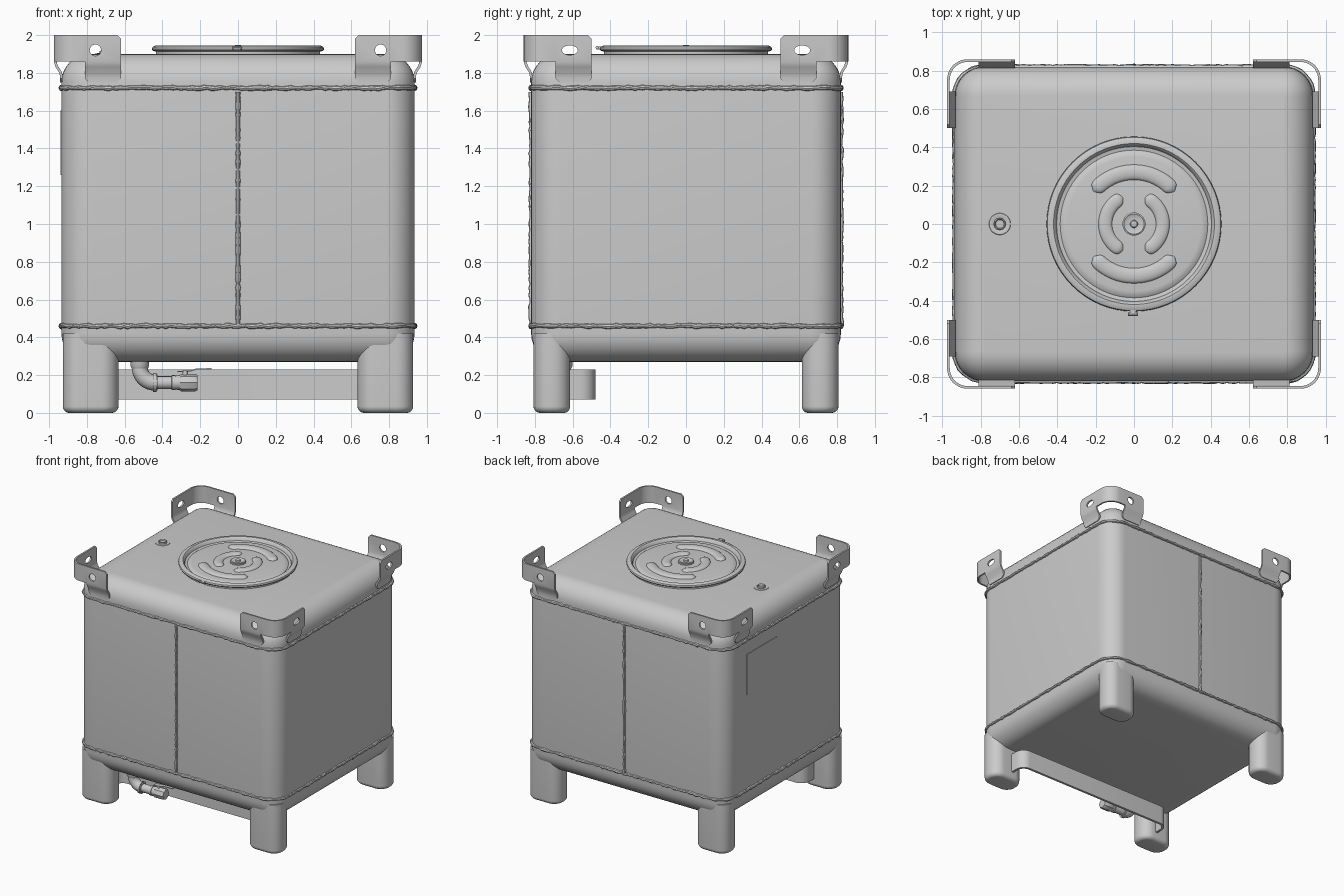
import bpy, bmesh, random
from math import sin, cos, pi, radians
from mathutils import Vector

random.seed(4)
if "Cube" in bpy.data.objects:
    bpy.data.objects.remove(bpy.data.objects["Cube"], do_unlink=True)

steel = bpy.data.materials.new("brushed steel")
steel.use_nodes = True
steel.diffuse_color = (0.6, 0.6, 0.6, 1)
steel.node_tree.nodes["Principled BSDF"].inputs["Base Color"].default_value = (0.6, 0.6, 0.6, 1)


# ---------- helpers ----------
def finish(name, bm):
    bmesh.ops.recalc_face_normals(bm, faces=bm.faces)
    me = bpy.data.meshes.new(name)
    bm.to_mesh(me)
    bm.free()
    ob = bpy.data.objects.new(name, me)
    bpy.context.collection.objects.link(ob)
    me.materials.append(steel)
    return ob


def select(ob):
    bpy.ops.object.select_all(action='DESELECT')
    ob.select_set(True)
    bpy.context.view_layer.objects.active = ob


def modify(ob, kind, **settings):
    mod = ob.modifiers.new(kind.title(), kind)
    for key, value in settings.items():
        setattr(mod, key, value)
    select(ob)
    bpy.ops.object.modifier_apply(modifier=mod.name)


def mirror(ob, x=True, y=True):
    modify(ob, 'MIRROR', use_axis=(x, y, False), use_mirror_merge=False)


def arc(cx, cy, r, start, end, n):
    angles = [radians(start + (end - start) * i / n) for i in range(n + 1)]
    return [(cx + r * cos(a), cy + r * sin(a)) for a in angles]


def rounded_rect(hx, hy, r, n=8):
    corners = [(1, 1, 0), (-1, 1, 90), (-1, -1, 180), (1, -1, 270)]
    return [p for sx, sy, a in corners
            for p in arc(sx * (hx - r), sy * (hy - r), r, a, a + 90, n)]


def circle(r, n=64):
    return arc(0, 0, r, 0, 360 - 360 / n, n - 1)


def loft(name, sections, closed=False, caps=True):
    """Skin a stack of equal-length point rings."""
    bm = bmesh.new()
    rings = [[bm.verts.new(p) for p in s] for s in sections]
    pairs = list(zip(rings, rings[1:])) + ([(rings[-1], rings[0])] if closed else [])
    for a, b in pairs:
        for i in range(len(a)):
            j = (i + 1) % len(a)
            bm.faces.new((a[i], a[j], b[j], b[i]))
    if caps and not closed:
        bm.faces.new(rings[0])
        bm.faces.new(rings[-1])
    return finish(name, bm)


def lathe(name, profile, x=0, y=0, n=64):
    return loft(name, [[(x + px, y + py, z) for px, py in circle(r, n)] for r, z in profile])


def tube(name, path, radii, up=(0, 0, 1), flat=1.0, n=10, closed=False):
    """Sweep a circle along a planar path; up is the plane's normal."""
    path, up, last, rings = [Vector(p) for p in path], Vector(up), len(path) - 1, []
    for i, p in enumerate(path):
        if closed:
            t = path[(i + 1) % len(path)] - path[i - 1]
        else:
            t = path[min(i + 1, last)] - path[max(i - 1, 0)]
        side = t.normalized().cross(up)
        rings.append([p + radii[i] * (side * cos(2 * pi * k / n) + up * flat * sin(2 * pi * k / n))
                      for k in range(n)])
    return loft(name, rings, closed)


def weld(name, points, up, closed=False):
    """Lumpy bead along a path."""
    pts = [Vector(p) for p in points]
    path = []
    for a, b in zip(pts, pts[1:] + (pts[:1] if closed else [])):
        steps = max(1, int((b - a).length / 0.02))
        path += [a.lerp(b, k / steps) for k in range(steps)]
    path = [p + Vector(up) * random.uniform(-0.003, 0.003) for p in path]
    return tube(name, path, [random.uniform(0.009, 0.015) for _ in path], up, n=8, closed=closed)


def sheet(name, columns, thickness):
    """Bent plate from neighbouring columns of points."""
    bm = bmesh.new()
    cols = [[bm.verts.new(p) for p in c] for c in columns]
    for a, b in zip(cols, cols[1:]):
        for k in range(min(len(a), len(b)) - 1):
            bm.faces.new((a[k], b[k], b[k + 1], a[k + 1]))
    ob = finish(name, bm)
    modify(ob, 'SOLIDIFY', thickness=thickness, offset=0)
    return ob


def box(name, centre, size):
    bm = bmesh.new()
    bmesh.ops.create_cube(bm, size=1)
    for v in bm.verts:
        v.co = Vector(centre) + v.co * Vector(size)
    return finish(name, bm)


# ---------- tank body ----------
HX, HY, R = 0.935, 0.82, 0.15
steps = [i * pi / 16 for i in range(9)]
levels = [(0.42 - R * cos(a), R * (1 - sin(a))) for a in steps]
levels += [(1.75 + R * sin(a), R * (1 - cos(a))) for a in steps]
loft("tank_body", [[(x, y, z) for x, y in rounded_rect(HX - d, HY - d, R + 0.005 - d)]
                   for z, d in levels])

# weld seams around and down the tank
for label, z in (("lower", 0.46), ("upper", 1.72)):
    weld(label + "_weld", [(x, y, z) for x, y in rounded_rect(HX, HY, R)], (0, 0, 1), True)
for label, y in (("front", -HY), ("back", HY)):
    weld(label + "_weld", [(0, y, 0.46), (0, y, 1.72)], (0, 1, 0))

# ---------- legs ----------
leg_levels = [(0.035 * (1 - sin(a)), 0.035 * (1 - cos(a))) for a in reversed(steps)]
leg_levels = [(z, d) for z, d in sorted((0.035 * (1 - cos(a)), 0.035 * (1 - sin(a))) for a in steps)]
legs = loft("legs", [[(0.78 + x, 0.71 + y, z) for x, y in rounded_rect(0.147 - d, 0.097 - d, 0.09 - d)]
                     for z, d in leg_levels + [(0.42, 0)]])
mirror(legs)

# ---------- guard bar behind the front legs ----------
half = [(0.75, -0.6)] + arc(0.68, -0.56, 0.07, 0, 90, 8)
half = [(x, y if i == 0 else -1.12 - y) for i, (x, y) in enumerate(half)]
half = [(0.75, -0.63)] + [(x, -1.12 - y) for x, y in half[1:]]
bar = half + [(-x, y) for x, y in reversed(half)]
sheet("guard_bar", [[(x, y, 0.07), (x, y, 0.23)] for x, y in bar], 0.02)

# ---------- corner lifting brackets ----------
# rows: height, inset towards tank, trim at free end, trim at tab root
rows = [(2.0, 0, 0.02, 0), (1.98, 0, 0, 0), (1.86, 0, 0, 0), (1.835, 0.008, 0, 0),
        (1.8, 0.03, 0, 0), (1.77, 0.033, 0, 0), (1.75, 0.033, 0.02, 0.02)]
BX, BY, BR = 0.968, 0.852, 0.1


def tab_column(x, y, inward, trim, root):
    return [(x + inward[0] * d + trim[0] * (r if root else f),
             y + inward[1] * d + trim[1] * (r if root else f), z) for z, d, f, r in rows]


columns = [tab_column(0.62, BY, (0, -1), (1, 0), False),
           tab_column(0.81, BY, (0, -1), (-1, 0), True)]
columns += [[(x, y, z) for z, *_ in rows[:3]] for x, y in arc(BX - BR, BY - BR, BR, 90, 0, 10)]
columns += [tab_column(BX, 0.69, (-1, 0), (0, -1), True),
            tab_column(BX, 0.5, (-1, 0), (0, 1), False)]
brackets = sheet("lifting_brackets", columns, 0.014)
# shackle holes
holes = [tube("hole_cutter", [(0.755, BY - 0.1, 1.92), (0.755, BY + 0.1, 1.92)], [0.03] * 2, n=24),
         tube("hole_cutter", [(BX - 0.1, 0.615, 1.92), (BX + 0.1, 0.615, 1.92)], [0.042] * 2,
              flat=0.6, n=24)]
for cutter in holes:
    cutter.hide_render = True
    modify(brackets, 'BOOLEAN', object=cutter, operation='DIFFERENCE')
    bpy.data.objects.remove(cutter, do_unlink=True)
mirror(brackets)

# ---------- manway lid ----------
lathe("manway_lid", [(0.435, 1.88), (0.435, 1.912), (0.452, 1.918), (0.456, 1.927), (0.452, 1.937),
                     (0.438, 1.944), (0.42, 1.944), (0.41, 1.935), (0.404, 1.916), (0.385, 1.912),
                     (0.37, 1.922), (0.35, 1.925), (0.02, 1.925)])
lathe("lid_hub", [(0.06, 1.92), (0.06, 1.936), (0.053, 1.94), (0.045, 1.935), (0.02, 1.935),
                  (0.017, 1.946), (0.01, 1.948)], n=32)


def lid_rib(name, r, mid, spread, width):
    path = [(x, y, 1.924) for x, y in arc(0, 0, r, mid - spread, mid + spread, 28)]
    length = 2 * r * radians(spread)
    radii = []
    for i in range(29):
        t = min(1, min(i, 28 - i) / 28 * length / width)
        radii.append(max(0.004, width * (1 - (1 - t) ** 2) ** 0.5))
    return tube(name, path, radii, flat=0.45, n=16)


mirror(lid_rib("outer_lid_ribs", 0.27, 90, 51, 0.04), x=False)
mirror(lid_rib("inner_lid_ribs", 0.15, 0, 67, 0.036), y=False)

# clamp ring bolt
box("clamp_lug", (-0.005, -0.46, 1.932), (0.03, 0.025, 0.018))
tube("clamp_bolt", [(-0.03, -0.47, 1.934), (0.02, -0.47, 1.934)], [0.009] * 2, n=8)

# ---------- vent plug on the roof ----------
lathe("vent_seat", [(0.06, 1.895), (0.055, 1.903), (0.045, 1.904), (0.04, 1.902)], x=-0.7, n=32)
lathe("vent_plug", [(0.032, 1.895), (0.032, 1.915), (0.027, 1.918), (0.022, 1.908), (0.01, 1.908)],
      x=-0.7, n=12)

# ---------- data plate on the right side ----------
box("data_plate", (-HX - 0.002, 0.33, 1.43), (0.006, 0.4, 0.34))

# ---------- drain valve ----------
VY = -0.65
lathe("drain_collar", [(0.05, 0.32), (0.05, 0.25), (0.043, 0.235)], x=-0.52, y=VY, n=24)
elbow = [(-0.52, VY, 0.3)] + [(x, VY, z) for x, z in arc(-0.44, 0.24, 0.08, 180, 270, 10)]
tube("drain_elbow", elbow + [(-0.425, VY, 0.16)], [0.042] * 13, up=(0, 1, 0), n=20)
fitting = [(-0.45, 0.05), (-0.432, 0.05), (-0.43, 0.034), (-0.352, 0.034), (-0.35, 0.04),
           (-0.332, 0.04), (-0.33, 0.036), (-0.302, 0.042)]
tube("drain_fitting", [(x, VY, 0.16) for x, _ in fitting], [r for _, r in fitting], n=16)
tube("drain_valve", [(x, VY, 0.16) for x in (-0.31, -0.3, -0.225, -0.215)],
     [0.04, 0.046, 0.046, 0.04], n=8)
tube("valve_stem", [(-0.28, VY, 0.16), (-0.28, VY, 0.225)], [0.014] * 2, up=(0, 1, 0), n=12)
sheet("valve_lever", [[(x, VY - 0.018, z), (x, VY + 0.018, z)]
                      for x, z in ((-0.32, 0.218), (-0.25, 0.222), (-0.22, 0.232), (-0.14, 0.234))], 0.006)

# ---------- shading ----------
for ob in bpy.context.scene.objects:
    if ob.type == 'MESH':
        select(ob)
        bpy.ops.object.shade_smooth_by_angle(angle=radians(35))
